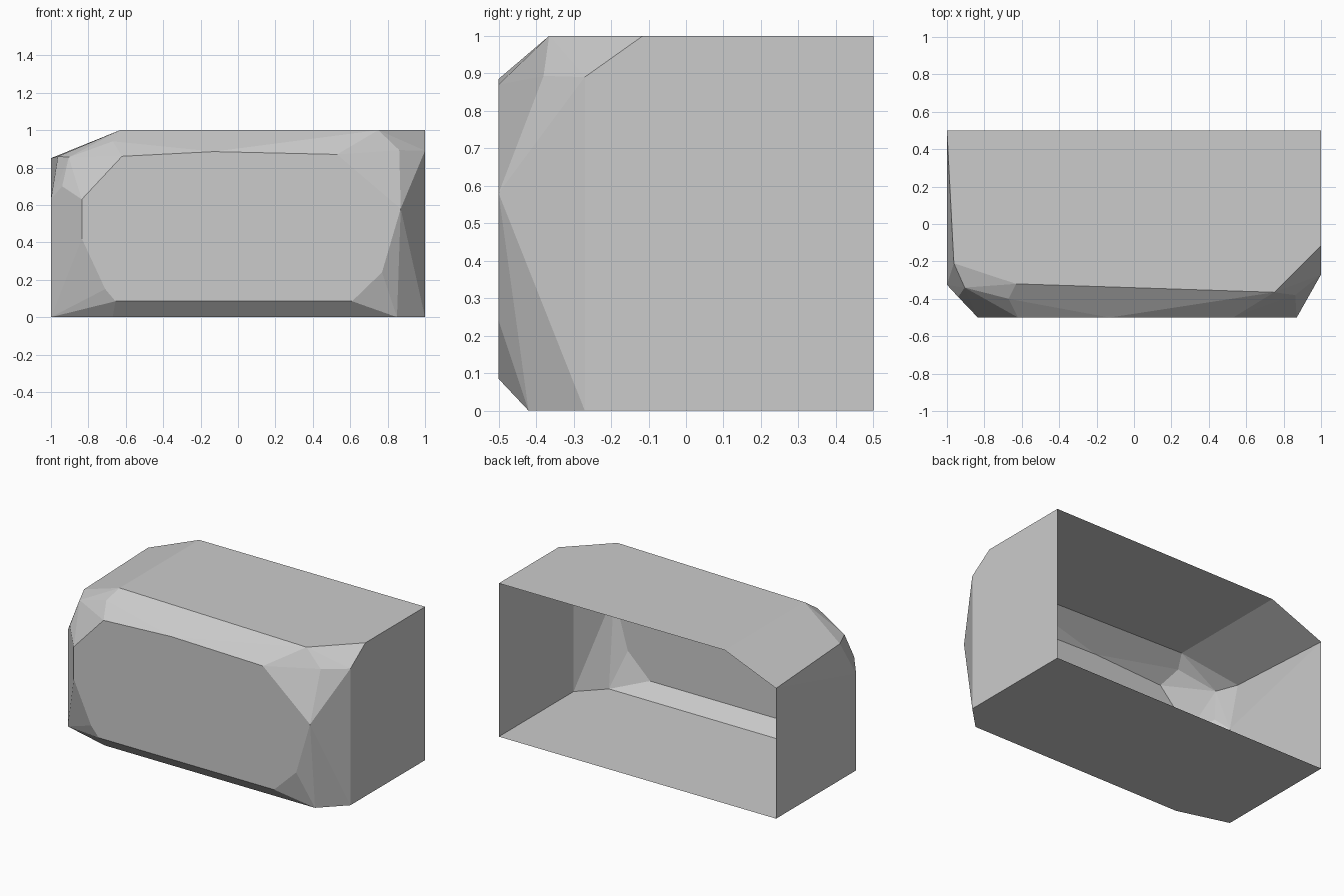
import bpy, bmesh, math

if "Cube" in bpy.data.objects:
    bpy.data.objects.remove(bpy.data.objects["Cube"])

# Chiselled stone block: convex shell, flat sides, open at the back
front = [(-.62, .86), (-.13, .885), (.53, .87), (.87, .58), (.77, .24),
         (.61, .085), (-.655, .085), (-.71, .15), (-.835, .42), (-.835, .63)]  # x, z at y=-0.5
top = [(-.63, .5), (-.63, -.32), (.08, -.35), (.75, -.365), (1, -.115), (1, .5)]  # x, y at z=1
base = [(-1, .5), (-1, -.325), (-.67, -.418), (.85, -.42), (1, -.27), (1, .5)]    # x, y at z=0
chips = [(-1, .5, .85), (-1, -.325, .63), (-.963, -.21, .86), (-.905, -.34, .855),
         (-.94, -.39, .70), (-.67, -.40, .94), (.862, -.38, .893), (1, -.27, .89)]

points = ([(x, -.5, z) for x, z in front] + [(x, y, 1) for x, y in top]
          + [(x, y, 0) for x, y in base] + chips)

bm = bmesh.new()
for p in points:
    bm.verts.new(p)
bmesh.ops.convex_hull(bm, input=bm.verts[:])
bmesh.ops.recalc_face_normals(bm, faces=bm.faces[:])

# Open back
back = [f for f in bm.faces if all(v.co.y > .499 for v in f.verts)]
bmesh.ops.delete(bm, geom=back, context='FACES')
bmesh.ops.dissolve_limit(bm, angle_limit=math.radians(1), verts=bm.verts[:], edges=bm.edges[:])

mesh = bpy.data.meshes.new("stone_block")
bm.to_mesh(mesh)
bm.free()
block = bpy.data.objects.new("stone_block", mesh)
bpy.context.collection.objects.link(block)

# Plain grey stone
stone = bpy.data.materials.new("stone grey")
stone.diffuse_color = (.6, .6, .6, 1)
stone.use_nodes = True
stone.node_tree.nodes["Principled BSDF"].inputs["Base Color"].default_value = stone.diffuse_color
mesh.materials.append(stone)
